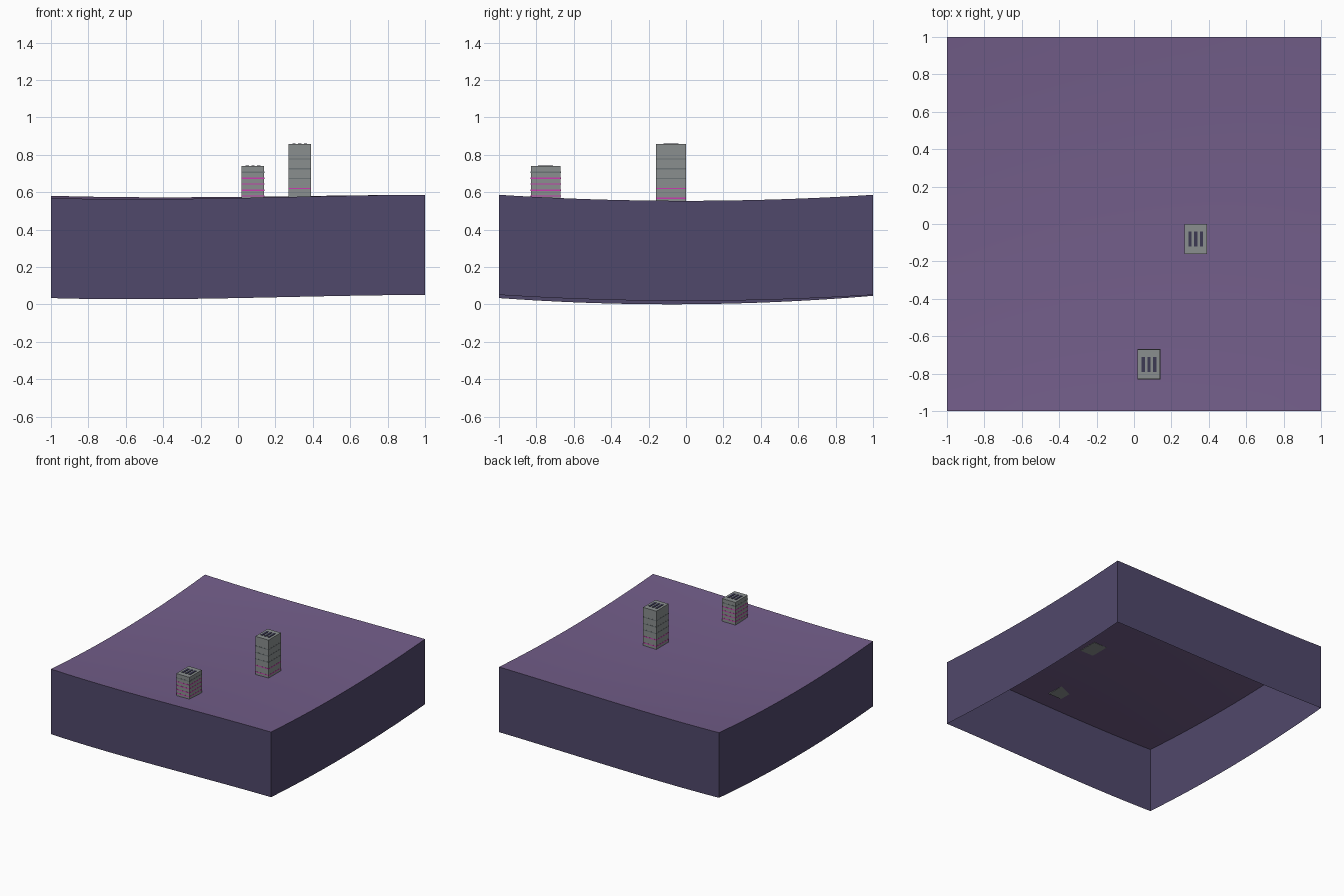
import bpy
import bmesh
from mathutils import Matrix, Vector

cube = bpy.data.objects.get("Cube")
if cube:
    bpy.data.objects.remove(cube, do_unlink=True)


def material(name, *rgb):
    """Flat colour from 0-255 display values."""
    linear = [((c / 255 + 0.055) / 1.055) ** 2.4 for c in rgb] + [1]
    mat = bpy.data.materials.new(name)
    mat.use_nodes = True
    mat.diffuse_color = linear
    mat.node_tree.nodes["Principled BSDF"].inputs["Base Color"].default_value = linear
    return mat


GROUND = material("purple ground", 115, 94, 138)
SIDE = material("dark purple side", 80, 72, 107)
CONCRETE = material("grey concrete", 138, 143, 143)
GROOVE = material("dark grey band", 108, 116, 118)
NEON = material("magenta band", 200, 60, 175)
VENT = material("navy vent", 60, 58, 84)


def add_object(name, bm, *mats):
    mesh = bpy.data.meshes.new(name)
    bm.to_mesh(mesh)
    bm.free()
    for mat in mats:
        mesh.materials.append(mat)
    obj = bpy.data.objects.new(name, mesh)
    bpy.context.collection.objects.link(obj)
    return obj


def box(name, centre, size, mat):
    bm = bmesh.new()
    bmesh.ops.create_cube(bm, size=1, matrix=Matrix.Translation(centre) @ Matrix.Diagonal((*size, 1)))
    return add_object(name, bm, mat)


def valley(y, front, middle, back):
    """Parabola through the heights at y = -1, 0 and 1."""
    return middle + (back - front) / 2 * y + ((front + back) / 2 - middle) * y * y


def ground_height(x, y):
    t = (x + 1) / 2
    t = t * t * (3 - 2 * t)
    low = valley(y, 0.569, 0.536, 0.581)
    high = valley(y, 0.586, 0.554, 0.586)
    return low + (high - low) * t - 0.0085 * (1 - x * x) * (1 - 0.8 * x)


# Gently curved ground with a skirt hanging from its rim, open underneath
SKIRT = 0.535
bm = bmesh.new()
bmesh.ops.create_grid(bm, x_segments=24, y_segments=24, size=1)
for v in bm.verts:
    v.co.z = ground_height(v.co.x, v.co.y)
rim = [e for e in bm.edges if e.is_boundary]
skirt = bmesh.ops.extrude_edge_only(bm, edges=rim)["geom"]
bmesh.ops.translate(bm, vec=Vector((0, 0, -SKIRT)),
                    verts=[g for g in skirt if isinstance(g, bmesh.types.BMVert)])
bmesh.ops.recalc_face_normals(bm, faces=bm.faces)
bm.normal_update()
if sum(f.normal.z for f in bm.faces) < 0:
    bmesh.ops.reverse_faces(bm, faces=bm.faces)
for f in bm.faces:
    f.material_index = 0 if abs(f.normal.z) > 0.5 else 1
ground = add_object("ground_block", bm, GROUND, SIDE)
bpy.context.view_layer.objects.active = ground
ground.select_set(True)
bpy.ops.object.shade_smooth_by_angle(angle=0.6)


def tower(name, x, y, top, neon_levels, grey_levels):
    width, depth = 0.12, 0.16
    base = ground_height(x, y) - 0.002
    box(name + "_body", (x, y, (base + top) / 2), (width, depth, top - base), CONCRETE)
    # Thin floor bands wrapped around the body
    for label, levels, mat in (("neon", neon_levels, NEON), ("grey", grey_levels, GROOVE)):
        for i, z in enumerate(levels):
            box(f"{name}_{label}_band_{i}", (x, y, z), (width + 0.002, depth + 0.002, 0.007), mat)
    # Roof vents
    for i in (-1, 0, 1):
        box(f"{name}_vent_{i + 2}", (x + i * 0.031, y, top), (0.017, 0.08, 0.008), VENT)


tower("tall_tower", 0.33, -0.08, 0.857, (0.567, 0.62), (0.673, 0.725, 0.778))
tower("short_tower", 0.08, -0.75, 0.74, (0.58, 0.611, 0.644, 0.675), (0.706,))
